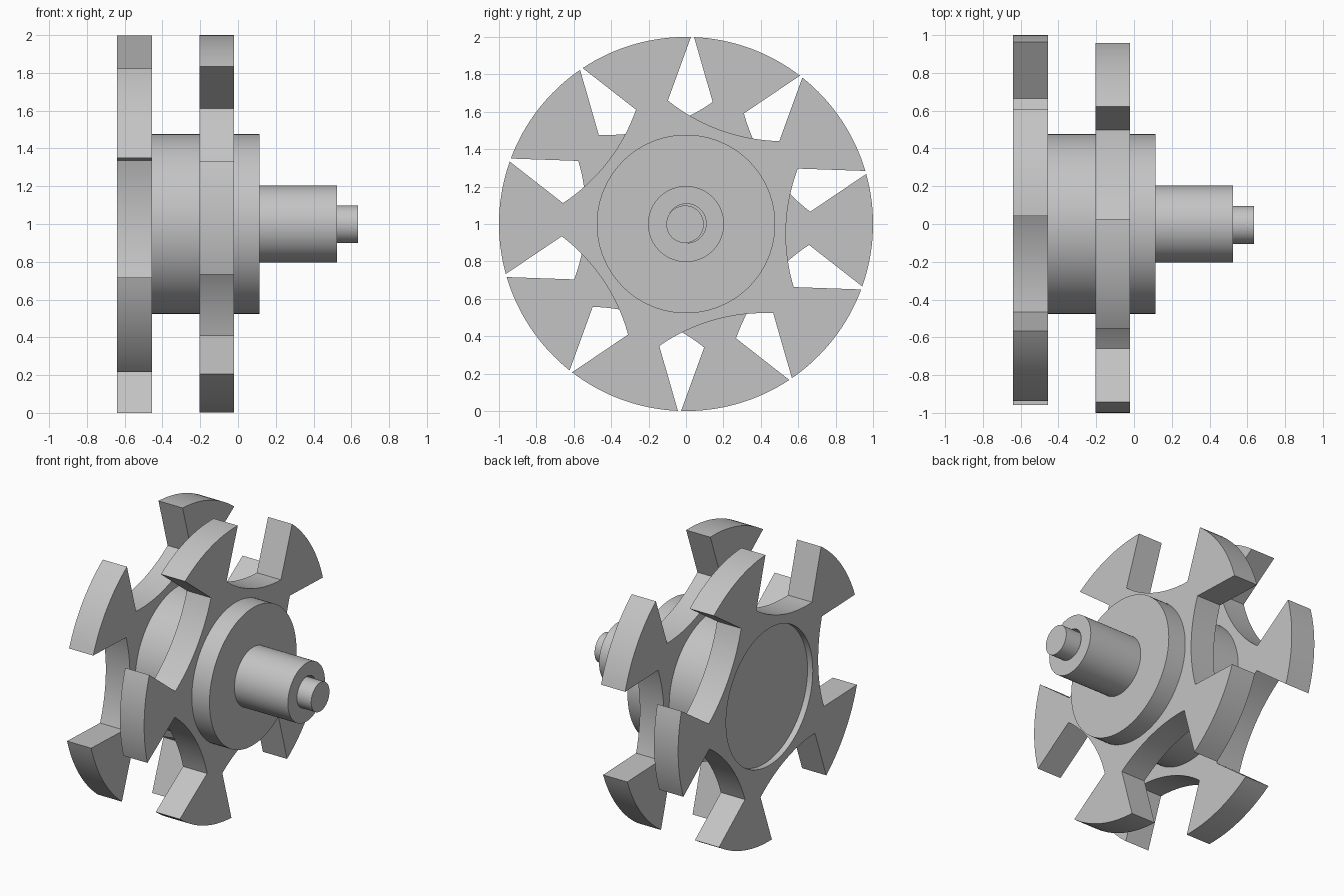
import bpy, bmesh, math
from mathutils import Matrix

cube = bpy.data.objects.get("Cube")
if cube:
    bpy.data.objects.remove(cube, do_unlink=True)

grey = bpy.data.materials.new("plain_grey")
grey.use_nodes = True
colour = (0.55, 0.55, 0.55, 1)
grey.diffuse_color = colour
grey.node_tree.nodes["Principled BSDF"].inputs["Base Color"].default_value = colour

AXIS_Z = 1.0       # height of the shaft axis
SLOT = 0.317       # half width of a slot
FLOOR = 0.535      # radius at the middle of a slot floor
FLOOR_R = 0.99     # curvature of the slot floor


def finish(name, bm):
    bmesh.ops.recalc_face_normals(bm, faces=bm.faces)
    mesh = bpy.data.meshes.new(name)
    bm.to_mesh(mesh)
    bm.free()
    mesh.materials.append(grey)
    obj = bpy.data.objects.new(name, mesh)
    bpy.context.collection.objects.link(obj)
    return obj


def select(obj):
    bpy.ops.object.select_all(action="DESELECT")
    obj.select_set(True)
    bpy.context.view_layer.objects.active = obj


def cylinder(name, radius, x0, x1, y=0.0, z=AXIS_Z):
    """Cylinder lying along x."""
    bm = bmesh.new()
    place = Matrix.Translation(((x0 + x1) / 2, y, z)) @ Matrix.Rotation(math.pi / 2, 4, "Y")
    bmesh.ops.create_cone(bm, cap_ends=True, segments=96, radius1=radius,
                          radius2=radius, depth=x1 - x0, matrix=place)
    return finish(name, bm)


def star(name, x0, x1, gap_angle):
    """Five-armed disc with parallel-sided, round-bottomed slots."""
    half = math.asin(SLOT)
    sweep = math.asin(SLOT / FLOOR_R)
    step = math.tau / 5
    points = []
    for k in range(5):
        a = math.radians(gap_angle) + k * step
        # slot floor
        for i in range(17):
            t = sweep * (i / 8 - 1)
            u = FLOOR + FLOOR_R * (1 - math.cos(t))
            v = FLOOR_R * math.sin(t)
            points.append((u * math.cos(a) - v * math.sin(a),
                           u * math.sin(a) + v * math.cos(a)))
        # rim of the following arm
        for i in range(17):
            t = a + half + (step - 2 * half) * i / 16
            points.append((math.cos(t), math.sin(t)))
    bm = bmesh.new()
    face = bm.faces.new([bm.verts.new((x0, y, z + AXIS_Z)) for y, z in points])
    extruded = bmesh.ops.extrude_face_region(bm, geom=[face], use_keep_orig=True)
    moved = [g for g in extruded["geom"] if isinstance(g, bmesh.types.BMVert)]
    bmesh.ops.translate(bm, verts=moved, vec=(x1 - x0, 0, 0))
    return finish(name, bm)


def cut(target, cutter):
    mod = target.modifiers.new("cut", "BOOLEAN")
    mod.operation = "DIFFERENCE"
    mod.solver = "EXACT"
    mod.object = cutter
    select(target)
    bpy.ops.object.modifier_apply(modifier=mod.name)
    bpy.data.objects.remove(cutter, do_unlink=True)


# Slotted discs, turned half a step from each other
outer_star = star("outer_star", -0.205, -0.02, -2)
inner_star = star("inner_star", -0.64, -0.455, 34)
cut(inner_star, cylinder("recess_cutter", 0.475, -0.8, -0.60))

# Hub between and beyond the discs
spacer = cylinder("spacer_hub", 0.477, -0.455, -0.205)
collar = cylinder("collar_hub", 0.477, -0.02, 0.115)

# Shaft with a shallow socket that holds the slightly offset pin
shaft = cylinder("shaft", 0.203, 0.115, 0.525)
cut(shaft, cylinder("socket_cutter", 0.105, 0.44, 0.6, 0.003, AXIS_Z + 0.003))
pin = cylinder("end_pin", 0.1, 0.44, 0.635, -0.005, AXIS_Z - 0.001)

for part in (outer_star, inner_star, spacer, collar, shaft, pin):
    select(part)
    bpy.ops.object.shade_smooth_by_angle(angle=math.radians(25))
